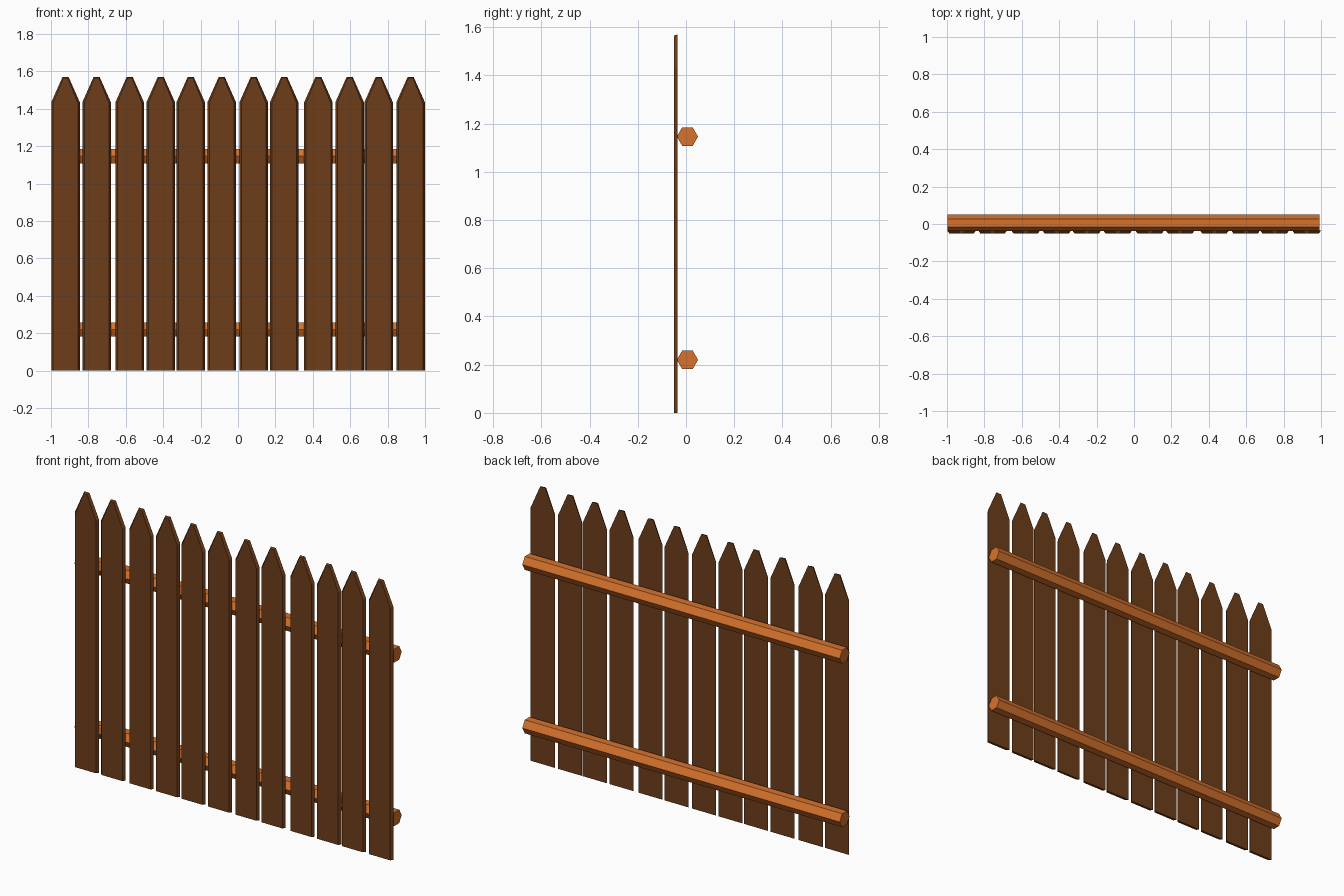
import bpy, bmesh
from math import cos, sin, pi

if "Cube" in bpy.data.objects:
    bpy.data.objects.remove(bpy.data.objects["Cube"])


def material(name, color):
    m = bpy.data.materials.new(name)
    m.diffuse_color = (*color, 1)
    m.use_nodes = True
    m.node_tree.nodes["Principled BSDF"].inputs["Base Color"].default_value = m.diffuse_color
    return m


def loft(name, ring_a, ring_b, mat):
    """Closed solid between two matching outlines."""
    bm = bmesh.new()
    a = [bm.verts.new(p) for p in ring_a]
    b = [bm.verts.new(p) for p in ring_b]
    n = len(a)
    bm.faces.new(a)
    bm.faces.new(b[::-1])
    for i in range(n):
        j = (i + 1) % n
        bm.faces.new((a[i], b[i], b[j], a[j]))
    bmesh.ops.recalc_face_normals(bm, faces=bm.faces)
    mesh = bpy.data.meshes.new(name)
    bm.to_mesh(mesh)
    bm.free()
    mesh.materials.append(mat)
    obj = bpy.data.objects.new(name, mesh)
    bpy.context.collection.objects.link(obj)
    return obj


dark_wood = material("dark_wood", (0.155, 0.047, 0.0103))
light_wood = material("light_wood", (0.68, 0.17, 0.026))

# Pickets: pointed boards, slightly narrower on the front face
BACK, FRONT = -0.036, -0.05


def picket_outline(x, y, inset):
    w, tip = 0.076 - inset, 0.016 - inset * 0.5
    shoulder, top = 1.435 - inset * 0.5, 1.57 - inset * 0.5
    half = [(w, 0.0), (w, shoulder), (tip, top)]
    pts = half + [(-px, z) for px, z in reversed(half)]
    return [(x + px, y, z) for px, z in pts]


centers = [-0.922, -0.756, -0.579, -0.413, -0.253, -0.087,
           0.084, 0.247, 0.430, 0.597, 0.752, 0.923]
for i, x in enumerate(centers):
    loft(f"picket_{i + 1}", picket_outline(x, BACK, 0),
         picket_outline(x, FRONT, 0.01), dark_wood)


# Rails: hexagonal bars behind the pickets
def hexagon(x, z, r=0.044):
    return [(x, 0.006 + r * cos(k * pi / 3), z + r * sin(k * pi / 3)) for k in range(6)]


for name, z in (("lower_rail", 0.22), ("upper_rail", 1.146)):
    loft(name, hexagon(-0.998, z), hexagon(0.991, z), light_wood)
